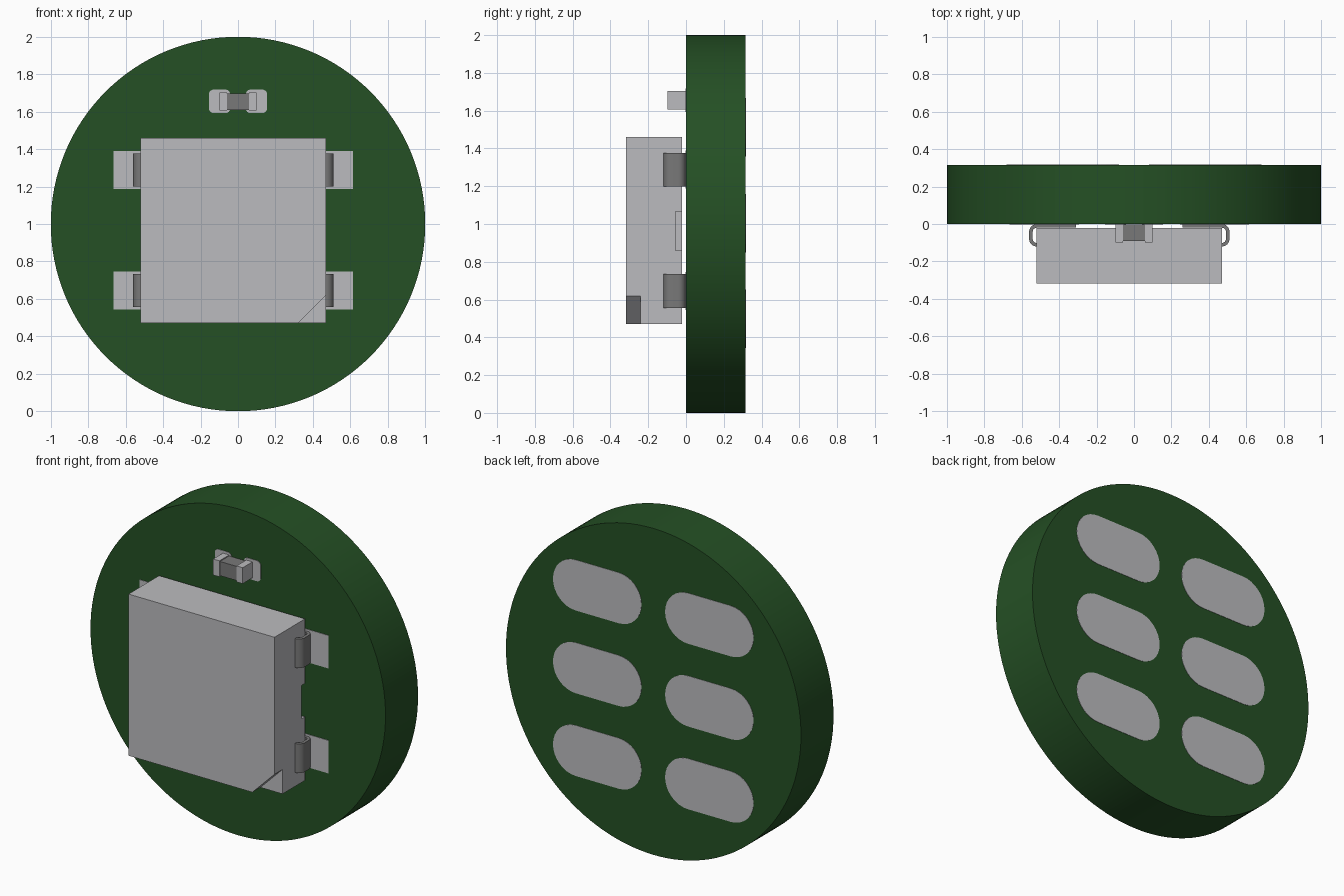
import bpy, bmesh, math

cube = bpy.data.objects.get("Cube")
if cube:
    bpy.data.objects.remove(cube, do_unlink=True)


def material(name, rgb):
    m = bpy.data.materials.new(name)
    m.use_nodes = True
    m.diffuse_color = (*rgb, 1)
    m.node_tree.nodes["Principled BSDF"].inputs["Base Color"].default_value = (*rgb, 1)
    return m


GREEN = material("board green", (0.018, 0.080, 0.018))
LIGHT = material("light grey", (0.50, 0.50, 0.52))
DARK = material("dark grey", (0.19, 0.19, 0.19))


def prism(name, pts, lo, hi, mat, axis="y", smooth=False):
    """Extrude an outline: (x, z) along y, or (x, y) along z."""
    place = (lambda p, d: (p[0], d, p[1])) if axis == "y" else (lambda p, d: (p[0], p[1], d))
    bm = bmesh.new()
    a = [bm.verts.new(place(p, lo)) for p in pts]
    b = [bm.verts.new(place(p, hi)) for p in pts]
    bm.faces.new(a)
    bm.faces.new(b[::-1])
    n = len(pts)
    for i in range(n):
        bm.faces.new((a[i], b[i], b[(i + 1) % n], a[(i + 1) % n]))
    bmesh.ops.recalc_face_normals(bm, faces=bm.faces)
    me = bpy.data.meshes.new(name)
    bm.to_mesh(me)
    bm.free()
    me.materials.append(mat)
    ob = bpy.data.objects.new(name, me)
    bpy.context.collection.objects.link(ob)
    if smooth:
        bpy.ops.object.select_all(action="DESELECT")
        ob.select_set(True)
        bpy.context.view_layer.objects.active = ob
        bpy.ops.object.shade_smooth_by_angle(angle=math.radians(30))
    return ob


def arc(cx, cy, r, a0, a1, n=8):
    return [(cx + r * math.cos(math.radians(a0 + (a1 - a0) * i / n)),
             cy + r * math.sin(math.radians(a0 + (a1 - a0) * i / n))) for i in range(n + 1)]


def rect(x0, x1, z0, z1):
    return [(x0, z0), (x1, z0), (x1, z1), (x0, z1)]


def rounded(x0, x1, z0, z1, r):
    return (arc(x1 - r, z0 + r, r, -90, 0) + arc(x1 - r, z1 - r, r, 0, 90)
            + arc(x0 + r, z1 - r, r, 90, 180) + arc(x0 + r, z0 + r, r, 180, 270))


def cut(target, cutter):
    mod = target.modifiers.new("cut", "BOOLEAN")
    mod.operation = "DIFFERENCE"
    mod.solver = "EXACT"
    mod.object = cutter
    cutter.hide_render = True
    bpy.context.view_layer.objects.active = target
    bpy.ops.object.modifier_apply(modifier=mod.name)
    bpy.data.objects.remove(cutter, do_unlink=True)


# Round circuit board
BACK = 0.315
prism("board", arc(0, 1, 1, 0, 360, 128)[:-1], 0, BACK, GREEN, smooth=True)

# Six oblong contact pads on the back
for row in range(3):
    for col, side in (("left", 1), ("right", -1)):
        x, z = 0.38 * side, 1.005 + 0.507 * (row - 1)
        outline = arc(x + 0.145, z, 0.155, -90, 90, 16) + arc(x - 0.145, z, 0.155, 90, 270, 16)
        prism(f"back_pad_{col}_{row + 1}", outline, BACK - 0.002, BACK + 0.002, LIGHT)

# Square chip body with a corner mark and a shallow notch in each side
CX = -0.025
body = prism("chip_body", rect(CX - 0.495, CX + 0.495, 0.47, 1.46), -0.318, -0.022, LIGHT)
cut(body, prism("corner_cutter", [(0.27, 0.42), (0.52, 0.42), (0.52, 0.67)], -0.4, -0.24, LIGHT))
for s in (1, -1):
    xa, xb = sorted((CX + s * 0.43, CX + s * 0.55))
    cut(body, prism("side_cutter", rect(xa, xb, 0.86, 1.065), -0.055, 0.05, LIGHT))

# Bent leads wrapping under the chip, and their solder pads
lead = ([(0.43, -0.12)] + arc(0.495, -0.08, 0.04, -90, 0) + arc(0.495, -0.041, 0.04, 0, 90)
        + [(0.285, -0.001), (0.285, -0.02)]
        + arc(0.495, -0.041, 0.021, 90, 0) + arc(0.495, -0.08, 0.021, 0, -90) + [(0.43, -0.101)])
for side, s in (("left", 1), ("right", -1)):
    for level, z in (("lower", 0.645), ("upper", 1.288)):
        prism(f"lead_{side}_{level}", [(CX + s * x, y) for x, y in lead],
              z - 0.089, z + 0.089, DARK, axis="z", smooth=True)
        x0, x1 = sorted((CX + s * 0.27, CX + s * 0.64))
        prism(f"chip_pad_{side}_{level}", rect(x0, x1, z - 0.101, z + 0.101), -0.003, 0.001, LIGHT)

# Small component above the chip: dark core, two end caps, two rounded pads
prism("component_core", rect(-0.07, 0.07, 1.61, 1.697), -0.092, -0.004, DARK)
for side, s in (("left", 1), ("right", -1)):
    x0, x1 = sorted((s * 0.058, s * 0.10))
    prism(f"component_cap_{side}", rect(x0, x1, 1.605, 1.703), -0.098, -0.001, LIGHT)
    x0, x1 = sorted((s * 0.042, s * 0.155))
    prism(f"component_pad_{side}", rounded(x0, x1, 1.592, 1.718, 0.025), -0.003, 0.001, LIGHT)
